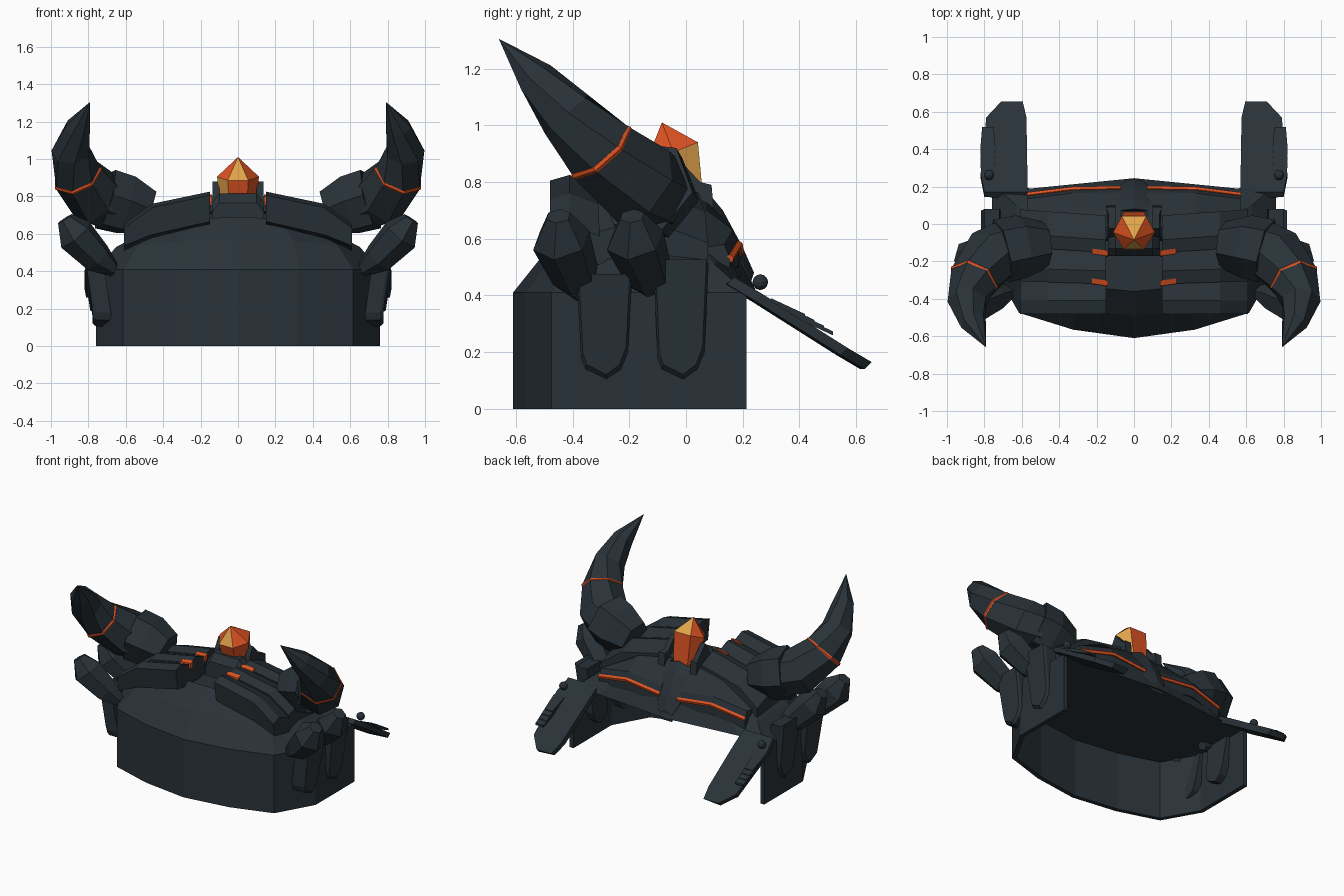
import bpy, bmesh, math
from mathutils import Vector

cube = bpy.data.objects.get("Cube")
if cube:
    bpy.data.objects.remove(cube, do_unlink=True)


def material(name, rgb):
    m = bpy.data.materials.new(name)
    m.use_nodes = True
    m.diffuse_color = (*rgb, 1)
    bsdf = next(n for n in m.node_tree.nodes if n.type == 'BSDF_PRINCIPLED')
    bsdf.inputs["Base Color"].default_value = (*rgb, 1)
    return m


SLATE = material("dark slate", (0.022, 0.032, 0.04))
ORANGE = material("glowing orange", (0.72, 0.085, 0.016))
GOLD = material("amber gold", (0.76, 0.37, 0.07))


def loft(name, rings, mats=(SLATE,), closed=True, caps=(True, True), rule=None, thick=0):
    """Skin a list of equal rings; a ring of one point makes a tip."""
    bm = bmesh.new()
    vs = [[bm.verts.new(p) for p in r] for r in rings]
    for a, b in zip(vs, vs[1:]):
        n = len(a)
        for i in range(n if closed else n - 1):
            j = (i + 1) % n
            bm.faces.new((a[i], a[j], b[0]) if len(b) == 1 else (a[i], a[j], b[j], b[i]))
    for on, ring in zip(caps, (vs[0], vs[-1])):
        if on and len(ring) > 2:
            bm.faces.new(ring)
    bmesh.ops.recalc_face_normals(bm, faces=bm.faces)
    bm.normal_update()
    if rule:
        for f in bm.faces:
            f.material_index = rule(f.calc_center_median(), f.normal)
    me = bpy.data.meshes.new(name)
    bm.to_mesh(me)
    bm.free()
    for m in mats:
        me.materials.append(m)
    ob = bpy.data.objects.new(name, me)
    bpy.context.collection.objects.link(ob)
    if thick:
        mod = ob.modifiers.new("thickness", 'SOLIDIFY')
        mod.thickness = thick
        mod.offset = -1


def pair(name, rings, **kw):
    """Make a part on the left and its mirror on the right."""
    for side, s in (("left", 1), ("right", -1)):
        loft(f"{side}_{name}", [[(s * x, y, z) for x, y, z in r] for r in rings], **kw)


def tube(path, sides, turn=0.0):
    """Rings of changing radius along a path of (x, y, z, radius)."""
    pts = [Vector(p[:3]) for p in path]
    rings = []
    for i, p in enumerate(pts):
        r = path[i][3]
        if r == 0:
            rings.append([tuple(p)])
            continue
        t = (pts[min(i + 1, len(pts) - 1)] - pts[max(i - 1, 0)]).normalized()
        u = (Vector((0, 0, 1)) - t * t.z).normalized()
        v = t.cross(u)
        angles = [turn + math.tau * k / sides for k in range(sides)]
        rings.append([tuple(p + (u * math.cos(a) + v * math.sin(a)) * r) for a in angles])
    return rings


def mirrored(half):
    """Full line from a half line that starts on the centre plane."""
    return [(-x, y, z) for x, y, z in reversed(half[1:])] + half


# Skirt wall, open at the back and below
front = [(0, -.61), (.325, -.565), (.615, -.475), (.76, -.22), (.76, .213)]
wall = [mirrored([(x, y, z) for x, y in front]) for z in (0, .41)]
loft("skirt_wall", wall, closed=False, caps=(False, False), thick=.03)

# Domed shell with a flat underside: closed rings rising to a flat crown
rim = [(x, y, .41) for x, y in front] + [(.55, .19, .42), (0, .245, .42)]
shoulder = [(0, -.49, .56), (.3, -.46, .56), (.53, -.38, .54), (.65, -.2, .53),
            (.63, .1, .51), (.42, .15, .54), (0, .18, .56)]
crown = [(0, -.36, .69), (.22, -.34, .68), (.4, -.29, .64), (.46, -.15, .63),
         (.45, .02, .63), (.3, .07, .66), (0, .1, .7)]
loft("domed_shell", [mirrored(r)[1:] for r in (rim, shoulder, crown)])

# Overlapping shingle rows on the shell
stations = [(.15, .82, .155), (.46, .755, .16), (.61, .645, .11)]
for row, (y, drop, slope) in enumerate([(-.48, 0, 0), (-.325, .005, .03), (-.165, .015, .07)]):
    rings = []
    for x, z, d in stations:
        f, z = y + slope * x, z - drop
        rings.append([(x, f, z - .015), (x, f + .07, z + .005), (x, f + .2, z - .045),
                      (x, f + .2, z - d - .03), (x, f + .02, z - d)])
    pair(f"shingle_{row + 1}", rings)
    if row:
        # Thin glow in the gap between two rows
        glow = [[(x, y + tilt + dy, z - drop + rise) for dy, z in
                 ((-.012, .77), (-.006, .806), (.022, .815), (.022, .77))]
                for x, tilt, rise in ((.138, 0, 0), (.225, .012, -.012))]
        pair(f"shingle_glow_{row}", glow, mats=(ORANGE,))

# Rear cowl with glowing seams
cowl = [(.07, .77, .19, .55), (.33, .73, .185, .58), (.57, .6, .155, .53)]
pair("rear_cowl", [[(x, -.02, zt), (x, .07, zt - .03), (x, yr - .02, zr + .05),
                    (x, yr, zr), (x, yr, zr - .07), (x, 0, zr - .07)]
                   for x, zt, yr, zr in cowl])
pair("rear_seam", tube([(x, yr, zr, .015) for x, _, yr, zr in cowl], 5), mats=(ORANGE,))
loft("rear_spine", [[(-w, y, z - .08), (-w, y, z - .03), (0, y + .01, z),
                     (w, y, z - .03), (w, y, z - .08)]
                    for w, y, z in ((.09, .07, .76), (.1, .12, .7), (.09, .19, .57), (.05, .23, .48))])

# Gem and its socket
shoulder_pts = [(-.055, -.135, .885), (.055, -.135, .885), (.112, -.045, .905),
                (.065, .042, .94), (-.065, .042, .94), (-.112, -.045, .905)]
base_pts = [(x * .82, y * .8 + .03, .71) for x, y, z in shoulder_pts]


def gem_rule(c, n):
    if n.z > .3:
        return 1 if abs(c.x) < .02 else 0
    return 1 if abs(c.x) > .02 and c.x * (c.y + .045) > 0 else 0


loft("gem", [base_pts, shoulder_pts, [(0, -.085, 1.01)]], mats=(ORANGE, GOLD), rule=gem_rule)
loft("socket_front", [[(-.14, y, .66), (-.14, y, z - .05), (-.1, y, z),
                       (.1, y, z), (.14, y, z - .05), (.14, y, .66)]
                      for y, z in ((-.17, .765), (-.13, .815), (-.08, .815), (.04, .75))])
pair("socket_claw", [[(x + lean, -.09, .72), (x, -.06, .82), (x, -.025, .88),
                      (x, .05, .8), (x + lean, .09, .79), (x + lean, .1, .68)]
                     for x, lean in ((.1, .0), (.135, .015))])

# Horns: shoulder collar, curved horn and glowing ring
pair("horn_collar", tube([(.475, -.11, .715, .125), (.6, -.12, .755, .17),
                          (.71, -.145, .785, .175)], 6, .4))
pair("horn", tube([(.66, -.12, .76, .15), (.76, -.17, .795, .16), (.86, -.305, .912, .135),
                   (.892, -.42, 1.04, .105), (.858, -.53, 1.165, .07),
                   (.79, -.66, 1.305, 0)], 7, .3), caps=(True, False))
pair("horn_ring", tube([(.856, -.298, .904, .136), (.86, -.305, .912, .141),
                        (.864, -.312, .92, .134)], 7, .3), mats=(ORANGE,))

# Side crystals and hanging tongue plates
for i, y in enumerate((-.41, -.15)):
    pair(f"side_crystal_{i + 1}", tube([(.65, y + .05, .395, .03), (.75, y + .02, .47, .085),
                                        (.87, y - .03, .595, .105), (.925, y - .04, .68, .045)], 6))
for i, (y, top) in enumerate(((-.29, .46), (-.02, .51))):
    outline = [(-.095, top), (-.08, .18), (-.065, .14), (.01, .105), (.06, .14),
               (.085, .2), (.1, top)]
    pair(f"side_tongue_{i + 1}", [[(x - (.04 if z < .25 else 0), y + dy * k, z + (1 - k) * .2)
                                   for dy, z in outline]
                                  for x, k in ((.72, 1), (.8, 1), (.818, .92))])

# Tail wings with stepped slats and a pivot ball
blade = [(.17, .465, .57, .8), (.27, .405, .57, .82), (.57, .215, .575, .79), (.655, .165, .595, .71)]
pair("tail_wing", [[(a, y, z), (b, y, z), (b, y - .025, z - .025), (a, y - .04, z - .025)]
                   for y, z, a, b in blade])
for i in range(4):
    y = .3 + .033 * i
    z = .405 - .62 * (y - .27)
    pair(f"wing_slat_{i + 1}", [[(a, yy, zz), (b, yy, zz), (b, yy, zz - .014), (a, yy, zz - .014)]
                                for yy, zz, a, b in ((y, z + .004, .74, .822), (y + .12, z - .052, .75, .812))])
for side, s in (("left", 1), ("right", -1)):
    bm = bmesh.new()
    bmesh.ops.create_icosphere(bm, subdivisions=2, radius=.028)
    bmesh.ops.translate(bm, verts=bm.verts, vec=(s * .775, .262, .447))
    me = bpy.data.meshes.new("pivot_ball")
    bm.to_mesh(me)
    bm.free()
    me.materials.append(SLATE)
    bpy.context.collection.objects.link(bpy.data.objects.new(f"{side}_pivot_ball", me))
